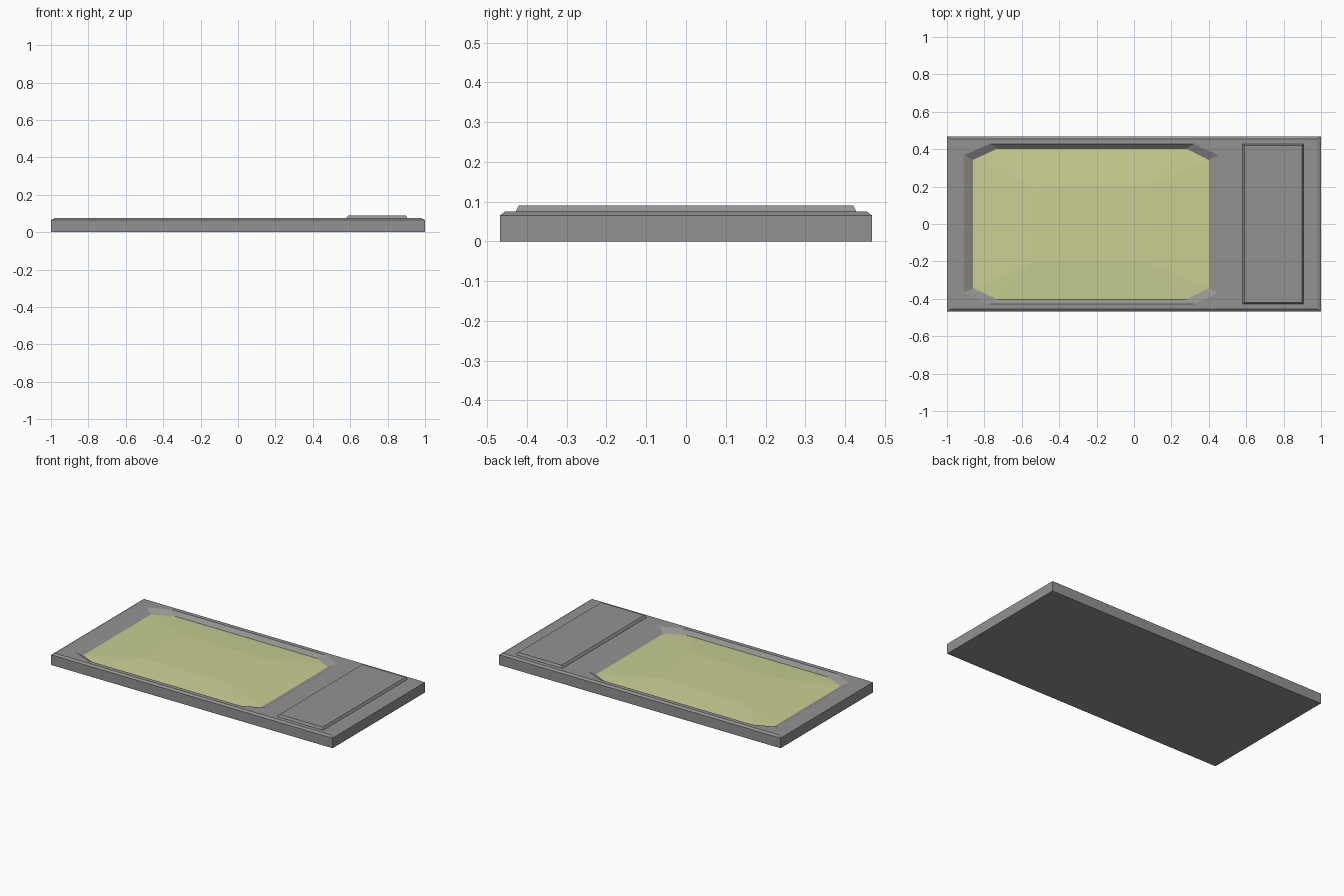
import bpy, bmesh

if "Cube" in bpy.data.objects:
    bpy.data.objects.remove(bpy.data.objects["Cube"])


def material(name, rgb):
    m = bpy.data.materials.new(name)
    m.diffuse_color = (*rgb, 1.0)
    m.use_nodes = True
    m.node_tree.nodes["Principled BSDF"].inputs["Base Color"].default_value = m.diffuse_color
    return m


GREY = material("warm grey", (0.30, 0.285, 0.285))
LIME = material("pale lime", (0.59, 0.63, 0.29))


def rect(x0, x1, y, z):
    return [(x0, -y, z), (x1, -y, z), (x1, y, z), (x0, y, z)]


def octagon(x0, x1, y, left, right, cy, z):
    # rectangle with cut corners: two points per corner, counter-clockwise
    return [(x0, -y + cy, z), (x0 + left, -y, z),
            (x1 - right, -y, z), (x1, -y + cy, z),
            (x1, y - cy, z), (x1 - right, y, z),
            (x0 + left, y, z), (x0, y - cy, z)]


def ring(bm, pts):
    return [bm.verts.new(p) for p in pts]


def bridge(bm, a, b):
    n = len(a)
    for i in range(n):
        j = (i + 1) % n
        bm.faces.new((a[i], a[j], b[j], b[i]))


def bridge_corners(bm, four, eight):
    # join a rectangle to an octagon: one triangle per corner, one quad per side
    for i in range(4):
        j = (i + 1) % 4
        bm.faces.new((four[i], eight[2 * i + 1], eight[2 * i]))
        bm.faces.new((four[i], four[j], eight[2 * j], eight[2 * i + 1]))


def finish(bm, name, mat):
    bmesh.ops.recalc_face_normals(bm, faces=bm.faces[:])
    me = bpy.data.meshes.new(name)
    bm.to_mesh(me)
    bm.free()
    me.materials.append(mat)
    ob = bpy.data.objects.new(name, me)
    bpy.context.collection.objects.link(ob)
    return ob


FLOOR_Z = 0.052
basin_rim = octagon(-0.91, 0.45, 0.428, 0.14, 0.13, 0.06, 0.075)
basin_floor = octagon(-0.86, 0.40, 0.403, 0.13, 0.12, 0.06, FLOOR_Z)

# Base slab with chamfered top and sunken basin
bm = bmesh.new()
bottom = ring(bm, rect(-1, 1, 0.468, 0))
side = ring(bm, rect(-1, 1, 0.468, 0.065))
top = ring(bm, rect(-0.98, 0.98, 0.455, 0.075))
rim = ring(bm, basin_rim)
floor = ring(bm, basin_floor)
bm.faces.new(bottom[::-1])
bridge(bm, bottom, side)
bridge(bm, side, top)
bridge_corners(bm, top, rim)
bridge(bm, rim, floor)
bm.faces.new(floor)
finish(bm, "base_slab", GREY)

# Shallow pillow-shaped surface filling the basin
bm = bmesh.new()
edge = ring(bm, basin_floor)
crown = ring(bm, rect(-0.53, 0.06, 0.2, 0.066))
bridge_corners(bm, crown, edge)
bm.faces.new(crown)
bm.faces.new(edge[::-1])
finish(bm, "basin_surface", LIME)

# Raised platform at the right end
bm = bmesh.new()
loops = [ring(bm, rect(0.58, 0.905, 0.428, 0.07)),
         ring(bm, rect(0.58, 0.905, 0.428, 0.076)),
         ring(bm, rect(0.59, 0.897, 0.421, 0.09))]
bm.faces.new(loops[0][::-1])
bridge(bm, loops[0], loops[1])
bridge(bm, loops[1], loops[2])
bm.faces.new(loops[2])
finish(bm, "end_platform", GREY)
